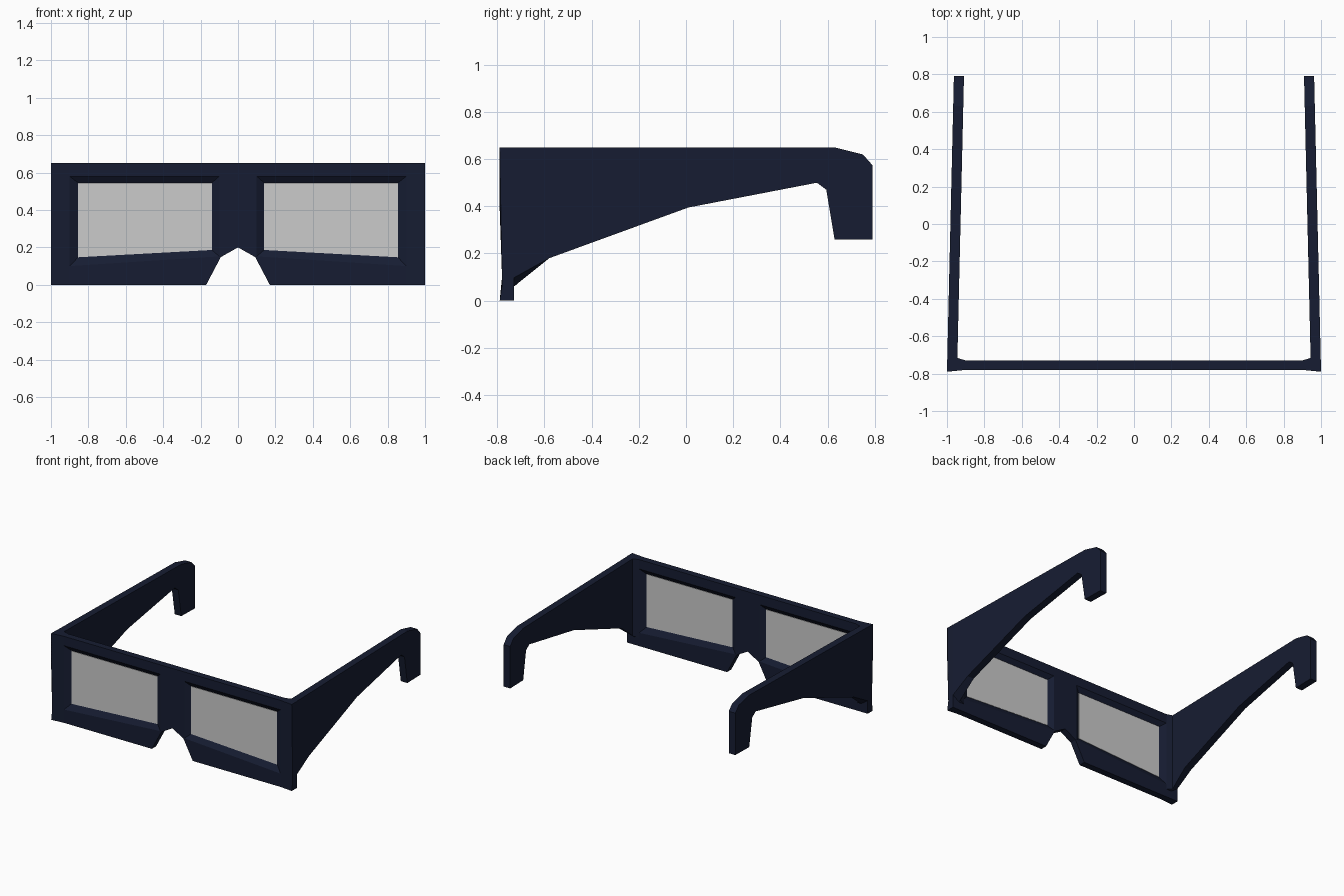
import bpy, bmesh

if "Cube" in bpy.data.objects:
    bpy.data.objects.remove(bpy.data.objects["Cube"])

navy = bpy.data.materials.new("navy_card")
navy.diffuse_color = (0.008, 0.012, 0.032, 1)
navy.use_nodes = True
navy.node_tree.nodes["Principled BSDF"].inputs["Base Color"].default_value = navy.diffuse_color


def finish(name, bm, mat=None):
    """Turn a right-hand half into an object mirrored across x = 0."""
    bmesh.ops.recalc_face_normals(bm, faces=bm.faces[:])
    me = bpy.data.meshes.new(name)
    bm.to_mesh(me)
    bm.free()
    ob = bpy.data.objects.new(name, me)
    bpy.context.collection.objects.link(ob)
    if mat:
        me.materials.append(mat)
    mod = ob.modifiers.new("Mirror", 'MIRROR')
    mod.use_clip = True
    return ob


def ring(bm, pts):
    return [bm.verts.new(p) for p in pts]


def bridge(bm, a, b, skip=()):
    n = len(a)
    for i in range(n):
        if i not in skip:
            j = (i + 1) % n
            bm.faces.new((a[i], a[j], b[j], b[i]))


# Front panel: outline (x, z, front y) with nose notch and flared ends
outline = [(0, .65, -.78), (.9, .65, -.78), (1, .65, -.79), (1, .39, -.79),
           (1, .07, -.779), (1, 0, -.79), (.9, 0, -.78), (.17, 0, -.78),
           (.092, .148, -.78), (0, .2, -.78)]
window = [(.1, .58), (.9, .58), (.9, .1), (.1, .152)]
pane = [(.14, .545), (.855, .545), (.855, .147), (.14, .186)]

bm = bmesh.new()
layers = []
for back in (False, True):
    o = ring(bm, [(x, -.73 if back else y, z) for x, z, y in outline])
    w = ring(bm, [(x, -.73 if back else -.78, z) for x, z in window])
    bm.faces.new((o[0], o[1], w[1], w[0]))
    bm.faces.new((o[1], o[2], o[3], o[4], o[5], o[6], w[2], w[1]))
    bm.faces.new((o[6], o[7], o[8], w[3], w[2]))
    bm.faces.new((o[8], o[9], o[0], w[0], w[3]))
    layers.append((o, w))
bridge(bm, layers[0][0], layers[1][0], skip=(9,))
# Bevelled window reveals meeting at the lens edge
mid = ring(bm, [(x, -.755, z) for x, z in pane])
bridge(bm, layers[0][1], mid)
bridge(bm, mid, layers[1][1])
finish("front_frame", bm, navy)

# Lenses: thin panes seated in the windows
bm = bmesh.new()
a = ring(bm, [(x, -.758, z) for x, z in pane])
b = ring(bm, [(x, -.752, z) for x, z in pane])
bm.faces.new(a)
bm.faces.new(b)
bridge(bm, a, b)
finish("lenses", bm)

# Temples: hooked side profile (y, z), leaning inwards towards the back
profile = [(-.73, .65), (.63, .65), (.75, .62), (.79, .575), (.79, .26),
           (.63, .26), (.595, .47), (.555, .5), (.01, .395), (-.58, .18)]


def side_x(y):
    return 1 - (y + .79) * .037 / 1.58


bm = bmesh.new()
a = ring(bm, [(side_x(y), y, z) for y, z in profile + [(-.73, .097)]])
b = ring(bm, [(side_x(y) - .054, y, z) for y, z in profile + [(-.73, .06)]])
bm.faces.new(a)
bm.faces.new(b)
bridge(bm, a, b)
finish("temples", bm, navy)

# Inner corner gussets where the temples fold from the frame
bm = bmesh.new()
a = ring(bm, [(.9, -.73, .65), (.946, -.715, .65), (.946, -.73, .65)])
b = ring(bm, [(.9, -.73, .06), (.946, -.715, .07), (.946, -.73, .06)])
bm.faces.new(a)
bm.faces.new(b)
bridge(bm, a, b)
finish("fold_corners", bm, navy)
